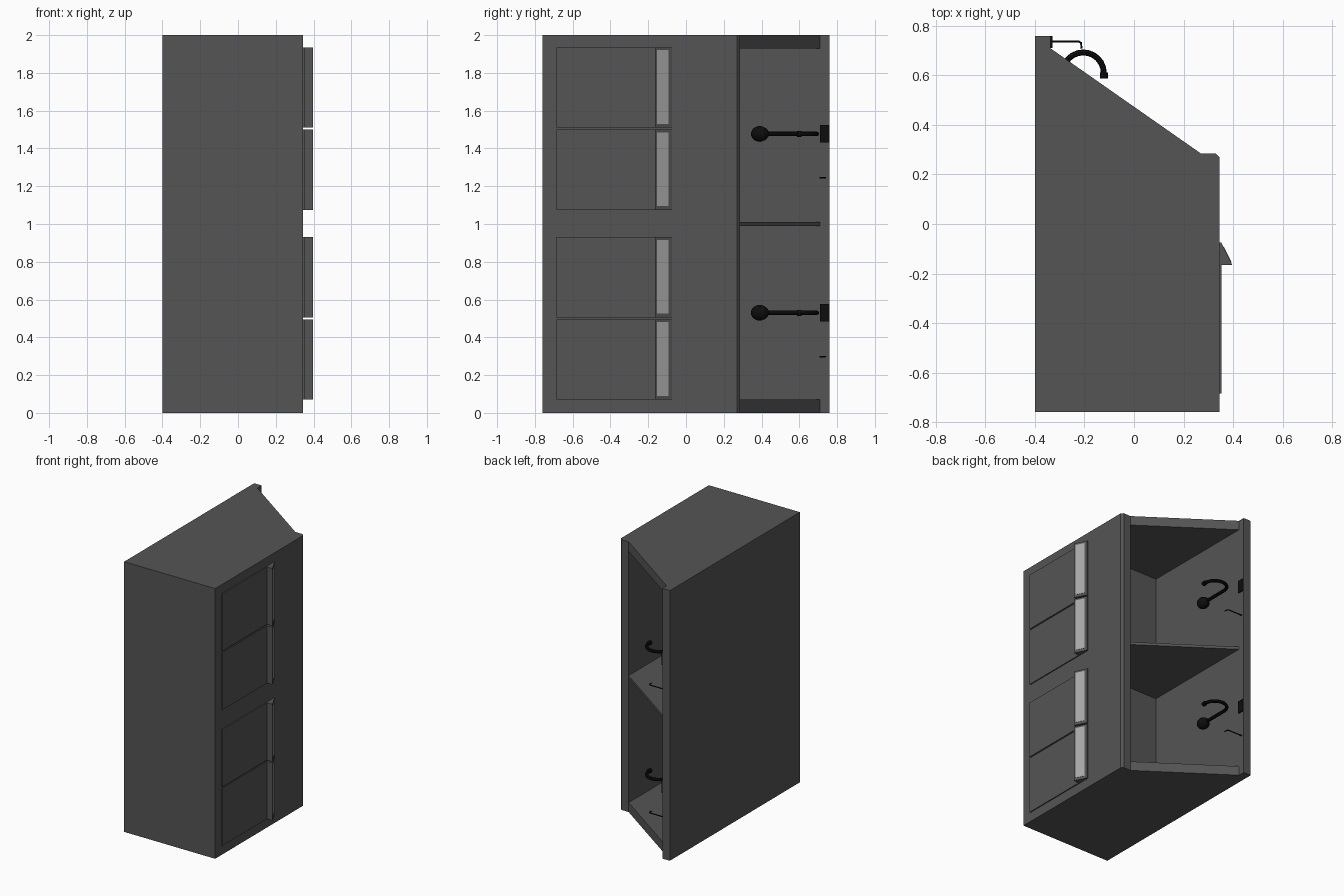
import bpy, bmesh, math
from mathutils import Vector

if "Cube" in bpy.data.objects:
    bpy.data.objects.remove(bpy.data.objects["Cube"])


def material(name, v):
    m = bpy.data.materials.new(name)
    m.diffuse_color = (v, v, v, 1)
    m.use_nodes = True
    m.node_tree.nodes["Principled BSDF"].inputs["Base Color"].default_value = m.diffuse_color
    return m


GREY = material("dark grey", 0.09)
LIGHT = material("light grey", 0.4)
BLACK = material("black", 0.004)


def finish(name, bm, mat):
    bmesh.ops.recalc_face_normals(bm, faces=bm.faces)
    me = bpy.data.meshes.new(name)
    bm.to_mesh(me)
    bm.free()
    me.materials.append(mat)
    ob = bpy.data.objects.new(name, me)
    bpy.context.collection.objects.link(ob)
    return ob


def prism(name, pts, z0, z1, mat):
    """Extrude a plan outline from z0 to z1."""
    bm = bmesh.new()
    f = bm.faces.new([bm.verts.new((x, y, z0)) for x, y in pts])
    r = bmesh.ops.extrude_face_region(bm, geom=[f])
    verts = [g for g in r["geom"] if isinstance(g, bmesh.types.BMVert)]
    bmesh.ops.translate(bm, verts=verts, vec=(0, 0, z1 - z0))
    return finish(name, bm, mat)


def rect(x0, x1, y0, y1):
    return [(x0, y0), (x1, y0), (x1, y1), (x0, y1)]


def smooth(ob):
    bpy.ops.object.select_all(action='DESELECT')
    ob.select_set(True)
    bpy.context.view_layer.objects.active = ob
    bpy.ops.object.shade_smooth_by_angle(angle=math.radians(40))


def tube(name, pts, radius, mat):
    """Round bar along a path, converted to a mesh."""
    cu = bpy.data.curves.new(name, 'CURVE')
    cu.dimensions = '3D'
    cu.bevel_depth = radius
    cu.bevel_resolution = 2
    cu.use_fill_caps = True
    sp = cu.splines.new('POLY')
    sp.points.add(len(pts) - 1)
    for p, co in zip(sp.points, pts):
        p.co = (*co, 1)
    cu.materials.append(mat)
    ob = bpy.data.objects.new(name, cu)
    bpy.context.collection.objects.link(ob)
    bpy.ops.object.select_all(action='DESELECT')
    ob.select_set(True)
    bpy.context.view_layer.objects.active = ob
    bpy.ops.object.convert(target='MESH')
    smooth(bpy.context.object)


# Cabinet walls with a deep corner recess behind the slanted opening
prism("cabinet_walls", [(-0.4, -0.76), (0.345, -0.76), (0.345, 0.27), (0.33, 0.285),
                        (0.27, 0.285), (0.27, -0.17), (-0.338, -0.17), (-0.338, 0.76),
                        (-0.4, 0.76)], 0, 2, GREY)

# Floor, shelf and roof of the recess, cut off along the slant
niche = [(0.27, -0.17), (0.27, 0.285), (-0.338, 0.71), (-0.338, -0.17)]
for name, z0, z1 in (("base", 0, 0.07), ("shelf", 0.99, 1.01), ("roof", 1.93, 2)):
    prism(name, niche, z0, z1, GREY)

# Four drawer fronts, each with a wedge grip and a light label on the wedge
a, b = Vector((0.397, -0.165)), Vector((0.353, -0.075))
n = Vector((b.y - a.y, a.x - b.x)).normalized() * 0.002
p, q = a.lerp(b, 0.12), a.lerp(b, 0.8)
for i, (z0, z1) in enumerate(((0.07, 0.495), (0.505, 0.93), (1.075, 1.5), (1.51, 1.935))):
    prism(f"drawer_front_{i}", rect(0.345, 0.353, -0.685, -0.165), z0, z1, GREY)
    prism(f"grip_{i}", [(0.345, -0.165), a, b, (0.345, -0.075)], z0, z1, GREY)
    prism(f"label_{i}", [p - n * 0.5, p + n, q + n, q - n * 0.5], z0 + 0.02, z1 - 0.015, LIGHT)

# Black fittings in each recess
for i, z in enumerate((0.53, 1.477)):
    # Wall plate on the back post
    prism(f"wall_plate_{i}", rect(-0.338, -0.33, 0.71, 0.76), z - 0.045, z + 0.047, BLACK)

    # Gooseneck arm: straight stem, then a half circle
    cx, cy, r = -0.205, 0.61, 0.083
    path = [(cx - r, 0.39, z)]
    path += [(cx + r * math.cos(t), cy + r * math.sin(t), z)
             for t in (math.pi * (1 - k / 12) for k in range(13))]
    tube(f"arm_{i}", path, 0.012, BLACK)
    tube(f"arm_tip_{i}", [(cx + r, 0.588, z), (cx + r, 0.612, z)], 0.016, BLACK)

    # Rounded bulb at the end of the stem
    bm = bmesh.new()
    bmesh.ops.create_uvsphere(bm, u_segments=20, v_segments=12, radius=0.042)
    for v in bm.verts:
        v.co.y *= 1.15
        if v.co.y > 0:
            v.co.z *= 1 - 2.5 * v.co.y
            v.co.x *= 1 - 2.5 * v.co.y
        v.co += Vector((cx - r, 0.392, z))
    smooth(finish(f"bulb_{i}", bm, BLACK))

    # Small bent hook below
    hz = z - 0.232
    tube(f"hook_{i}", [(-0.34, 0.738, hz), (-0.225, 0.738, hz), (-0.214, 0.732, hz),
                       (-0.212, 0.708, hz)], 0.004, BLACK)
